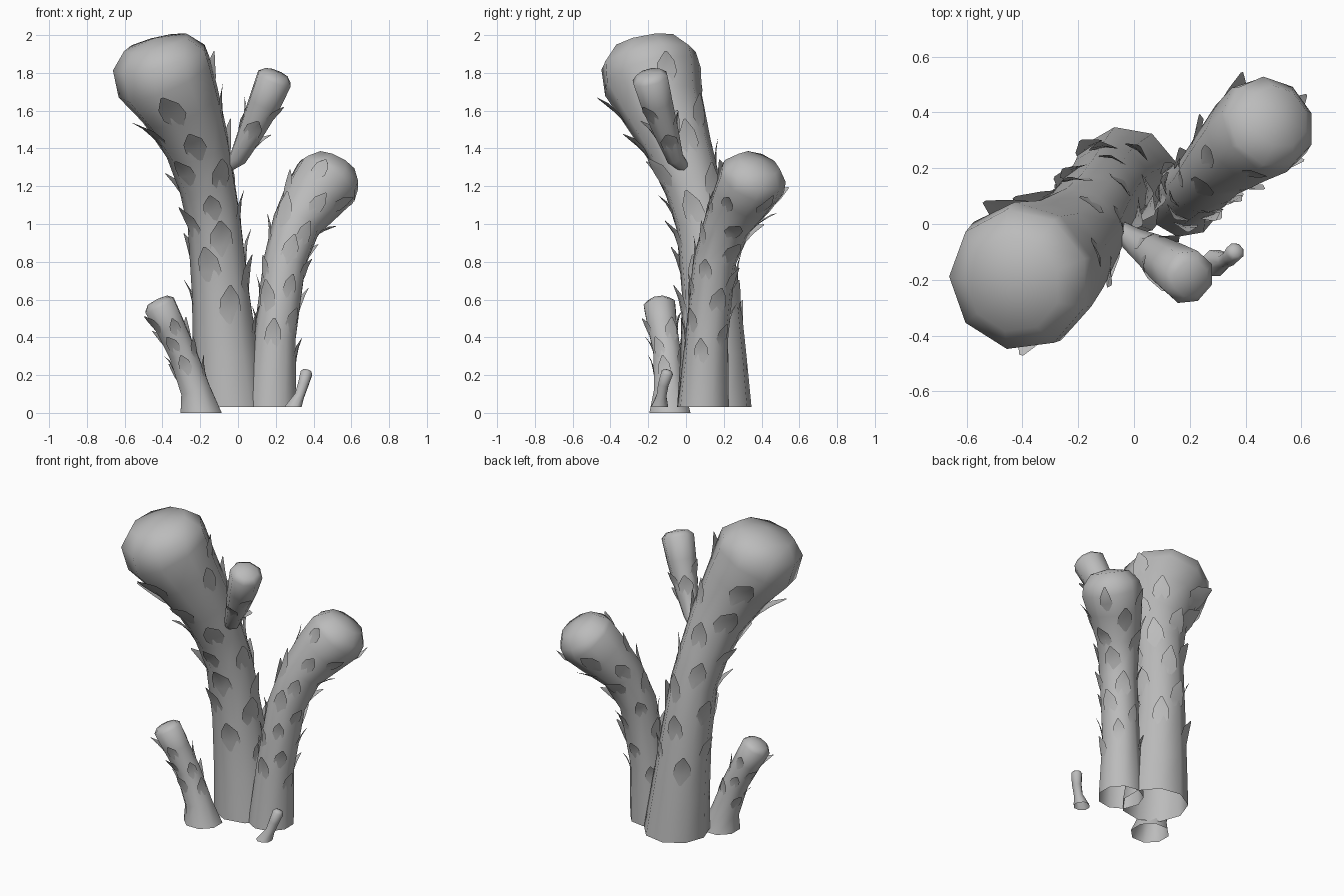
import bpy, bmesh, math, random
from mathutils import Vector

random.seed(4)
if "Cube" in bpy.data.objects:
    bpy.data.objects.remove(bpy.data.objects["Cube"])

mat = bpy.data.materials.new("stone grey")
mat.use_nodes = True
GREY = (0.5, 0.5, 0.5, 1)
mat.diffuse_color = GREY
mat.node_tree.nodes["Principled BSDF"].inputs["Base Color"].default_value = GREY


def finish(name, bm, angle):
    me = bpy.data.meshes.new(name)
    bm.to_mesh(me)
    bm.free()
    me.materials.append(mat)
    ob = bpy.data.objects.new(name, me)
    bpy.context.collection.objects.link(ob)
    bpy.ops.object.select_all(action='DESELECT')
    ob.select_set(True)
    bpy.context.view_layer.objects.active = ob
    bpy.ops.object.shade_smooth_by_angle(angle=math.radians(angle))


class Stem:
    """Tapered tube along (x, y, z, radius) points, with a domed end."""

    def __init__(self, path):
        self.pts = [Vector(p[:3]) for p in path]
        self.rad = [p[3] for p in path]
        n = len(path)
        self.tan = [(self.pts[min(i + 1, n - 1)] - self.pts[max(i - 1, 0)]).normalized()
                    for i in range(n)]
        self.tan[0] = Vector((0, 0, 1)) if path[0][2] < 0.1 else self.tan[0]
        self.dist = [0]
        for a, b in zip(self.pts, self.pts[1:]):
            self.dist.append(self.dist[-1] + (b - a).length)

    def frame(self, s):
        s = min(max(s, 0), self.dist[-1])
        i = max(k for k in range(len(self.pts) - 1) if self.dist[k] <= s)
        f = (s - self.dist[i]) / (self.dist[i + 1] - self.dist[i])
        t = self.tan[i].lerp(self.tan[i + 1], f).normalized()
        y = t.cross(Vector((1, 0, 0))).normalized()
        r = self.rad[i] + f * (self.rad[i + 1] - self.rad[i])
        return self.pts[i].lerp(self.pts[i + 1], f), y.cross(t), y, t, r

    def surface(self, s, ang, lift=0, shrink=1, rise=0):
        c, x, y, t, r = self.frame(s)
        return c + (x * math.cos(ang) + y * math.sin(ang)) * (r * shrink + lift) + t * rise

    def build(self, name, sides, dome):
        bm = bmesh.new()
        end = self.dist[-1]
        specs = [(s, 1, 0) for s in self.dist] + [(end, 0.68, dome * 0.75)]
        rings = [[bm.verts.new(self.surface(s, math.tau * (k + 0.5) / sides, 0, sh, up))
                  for k in range(sides)] for s, sh, up in specs]
        for a, b in zip(rings, rings[1:]):
            for k in range(sides):
                j = (k + 1) % sides
                bm.faces.new((a[k], a[j], b[j], b[k]))
        tip = bm.verts.new(self.surface(end, 0, 0, 0, dome))
        for k in range(sides):
            bm.faces.new((rings[-1][k], rings[-1][(k + 1) % sides], tip))
        bmesh.ops.recalc_face_normals(bm, faces=bm.faces)
        finish(name, bm, 60)

    def scales(self, name, count, start, stop, size):
        """Leaf-shaped plates spiralling up, each tip lifting off the stem."""
        rows = [(0, 0.1, -0.05), (0.35, 0.46, 0.0), (0.68, 0.36, 0.07), (1, 0.04, 0.2)]
        bm = bmesh.new()
        for i in range(count):
            s0 = start + (stop - start) * (i + random.uniform(0, 0.6)) / count
            a0 = i * 2.4 + random.uniform(-0.3, 0.3)
            h = size * random.uniform(0.85, 1.2)
            r = self.frame(s0)[4]
            grid = [[bm.verts.new(self.surface(s0 + h * up, a0 + k * h * 0.62 * wide / r, h * out))
                     for k in (-1, 0, 1)] for up, wide, out in rows]
            for a, b in zip(grid, grid[1:]):
                for k in (0, 1):
                    bm.faces.new((a[k], a[k + 1], b[k + 1], b[k]))
        finish(name, bm, 60)


# Tall trunk leaning forward
tall = Stem([(-0.035, 0.15, 0.03, 0.2), (-0.06, 0.145, 0.3, 0.178), (-0.09, 0.13, 0.65, 0.155),
             (-0.122, 0.09, 1.0, 0.145), (-0.16, 0.035, 1.2, 0.152), (-0.21, -0.035, 1.4, 0.175),
             (-0.3, -0.125, 1.62, 0.222), (-0.385, -0.18, 1.77, 0.268), (-0.412, -0.2, 1.875, 0.258)])
tall.build("tall_trunk", 9, 0.115)
tall.scales("tall_trunk_scales", 30, 0.32, 1.7, 0.2)

# Middle trunk leaning back
middle = Stem([(0.18, 0.09, 0.03, 0.138), (0.197, 0.11, 0.4, 0.115), (0.25, 0.15, 0.8, 0.115),
               (0.31, 0.22, 1.0, 0.13), (0.4, 0.3, 1.14, 0.165), (0.47, 0.35, 1.23, 0.183),
               (0.49, 0.365, 1.27, 0.172)])
middle.build("middle_trunk", 9, 0.085)
middle.scales("middle_trunk_scales", 30, 0.22, 1.25, 0.15)

# Short side trunk
short = Stem([(-0.195, -0.085, 0.0, 0.118), (-0.225, -0.09, 0.12, 0.085), (-0.295, -0.1, 0.32, 0.078),
              (-0.36, -0.125, 0.46, 0.083), (-0.415, -0.14, 0.57, 0.09)])
short.build("short_trunk", 8, 0.035)
short.scales("short_trunk_scales", 13, 0.14, 0.5, 0.115)

# High branch on the tall trunk
branch = Stem([(-0.06, -0.01, 1.3, 0.03), (0.0, -0.06, 1.35, 0.048), (0.07, -0.105, 1.49, 0.07),
               (0.14, -0.155, 1.64, 0.09), (0.193, -0.19, 1.77, 0.1)])
branch.build("high_branch", 8, 0.04)
branch.scales("high_branch_scales", 6, 0.12, 0.36, 0.13)

# Tiny sprout at the foot
sprout = Stem([(0.29, -0.14, 0.03, 0.05), (0.325, -0.13, 0.09, 0.028), (0.345, -0.12, 0.15, 0.03),
               (0.362, -0.1, 0.21, 0.034)])
sprout.build("tiny_sprout", 8, 0.02)
